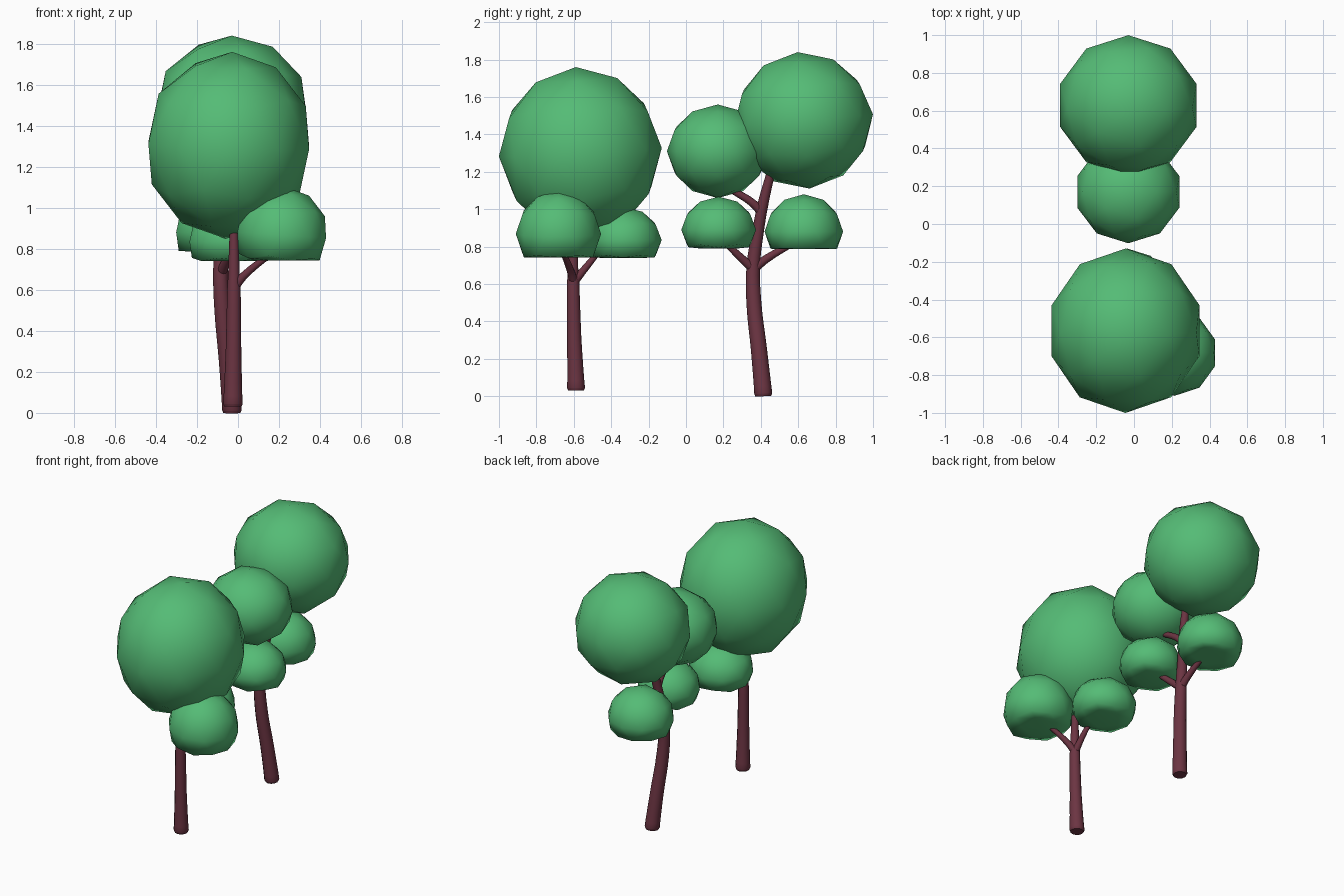
import bpy, bmesh
from math import radians
from mathutils import Matrix, Vector, Euler

if "Cube" in bpy.data.objects:
    bpy.data.objects.remove(bpy.data.objects["Cube"])


def material(name, color):
    m = bpy.data.materials.new(name)
    m.diffuse_color = color
    m.use_nodes = True
    m.node_tree.nodes["Principled BSDF"].inputs["Base Color"].default_value = m.diffuse_color
    return m


LEAF = material("leaf_green", (0.09, 0.50, 0.18, 1))
BARK = material("bark", (0.15, 0.035, 0.055, 1))


def foliage(name, center, radii, tilt=(0, 0), floor=None):
    """Smooth low-poly ball, optionally flattened at height floor."""
    bm = bmesh.new()
    mat = (Matrix.Translation(center)
           @ Euler((radians(tilt[0]), radians(tilt[1]), 0)).to_matrix().to_4x4()
           @ Matrix.Diagonal(Vector(radii).to_4d()))
    bmesh.ops.create_icosphere(bm, subdivisions=2, radius=1, matrix=mat)
    for v in bm.verts:
        if floor is not None:
            v.co.z = max(v.co.z, floor)
    for f in bm.faces:
        f.smooth = True
    me = bpy.data.meshes.new(name)
    bm.to_mesh(me)
    bm.free()
    me.materials.append(LEAF)
    bpy.context.collection.objects.link(bpy.data.objects.new(name, me))


def limb(name, points):
    """Tapered round tube through (x, y, z, radius) points."""
    cu = bpy.data.curves.new(name, 'CURVE')
    cu.dimensions = '3D'
    cu.bevel_depth = 1
    cu.bevel_resolution = 4
    cu.resolution_u = 4
    cu.use_fill_caps = True
    sp = cu.splines.new('BEZIER')
    sp.bezier_points.add(len(points) - 1)
    for bp, (x, y, z, r) in zip(sp.bezier_points, points):
        bp.co = (x, y, z)
        bp.radius = r
        bp.handle_left_type = bp.handle_right_type = 'AUTO'
    cu.materials.append(BARK)
    ob = bpy.data.objects.new(name, cu)
    bpy.context.collection.objects.link(ob)
    bpy.ops.object.select_all(action='DESELECT')
    ob.select_set(True)
    bpy.context.view_layer.objects.active = ob
    bpy.ops.object.convert(target='MESH')
    bpy.ops.object.shade_smooth_by_angle(angle=radians(50))


# Front tree: crown and two low flat-bottomed clumps
foliage("front_crown", (-0.045, -0.565, 1.305), (0.412, 0.436, 0.456), (3, 2))
foliage("front_clump_right", (0.213, -0.682, 0.868), (0.228, 0.228, 0.235), (0, 4), 0.743)
foliage("front_clump_back", (-0.035, -0.335, 0.835), (0.212, 0.205, 0.178), (0, 0), 0.74)

# Front tree: trunk and branches
limb("front_trunk", [(-0.025, -0.588, 0.03, 0.042), (-0.025, -0.588, 0.045, 0.048),
                     (-0.022, -0.597, 0.30, 0.038), (-0.02, -0.603, 0.60, 0.033),
                     (-0.02, -0.604, 0.68, 0.028), (-0.02, -0.60, 0.92, 0.02)])
limb("front_branch_right", [(-0.02, -0.60, 0.61, 0.024), (0.03, -0.617, 0.67, 0.02),
                            (0.16, -0.66, 0.775, 0.014)])
limb("front_branch_back", [(-0.02, -0.60, 0.61, 0.024), (-0.02, -0.555, 0.665, 0.02),
                           (-0.03, -0.46, 0.78, 0.014)])

# Rear tree: crown, side crown and two low clumps
foliage("rear_crown", (-0.03, 0.628, 1.475), (0.379, 0.373, 0.366), (5, 0))
foliage("rear_side_crown", (-0.03, 0.17, 1.31), (0.284, 0.272, 0.25))
foliage("rear_clump_front", (0.01, 0.175, 0.89), (0.205, 0.2, 0.177), (0, 0), 0.79)
foliage("rear_clump_back", (-0.095, 0.63, 0.88), (0.217, 0.21, 0.2), (0, 0), 0.787)

# Rear tree: curved trunk and branches
limb("rear_trunk", [(-0.03, 0.414, 0.0, 0.042), (-0.03, 0.413, 0.015, 0.048),
                    (-0.05, 0.39, 0.25, 0.043), (-0.075, 0.363, 0.50, 0.04),
                    (-0.085, 0.36, 0.70, 0.036), (-0.075, 0.385, 0.88, 0.031),
                    (-0.06, 0.41, 1.02, 0.029), (-0.04, 0.46, 1.22, 0.022)])
limb("rear_branch_front", [(-0.083, 0.36, 0.68, 0.026), (-0.06, 0.30, 0.735, 0.022),
                           (-0.02, 0.20, 0.83, 0.015)])
limb("rear_branch_back", [(-0.083, 0.36, 0.68, 0.026), (-0.085, 0.43, 0.735, 0.022),
                          (-0.09, 0.57, 0.815, 0.015)])
limb("rear_branch_upper", [(-0.065, 0.405, 0.98, 0.024), (-0.055, 0.36, 1.03, 0.022),
                           (-0.04, 0.25, 1.10, 0.018)])
